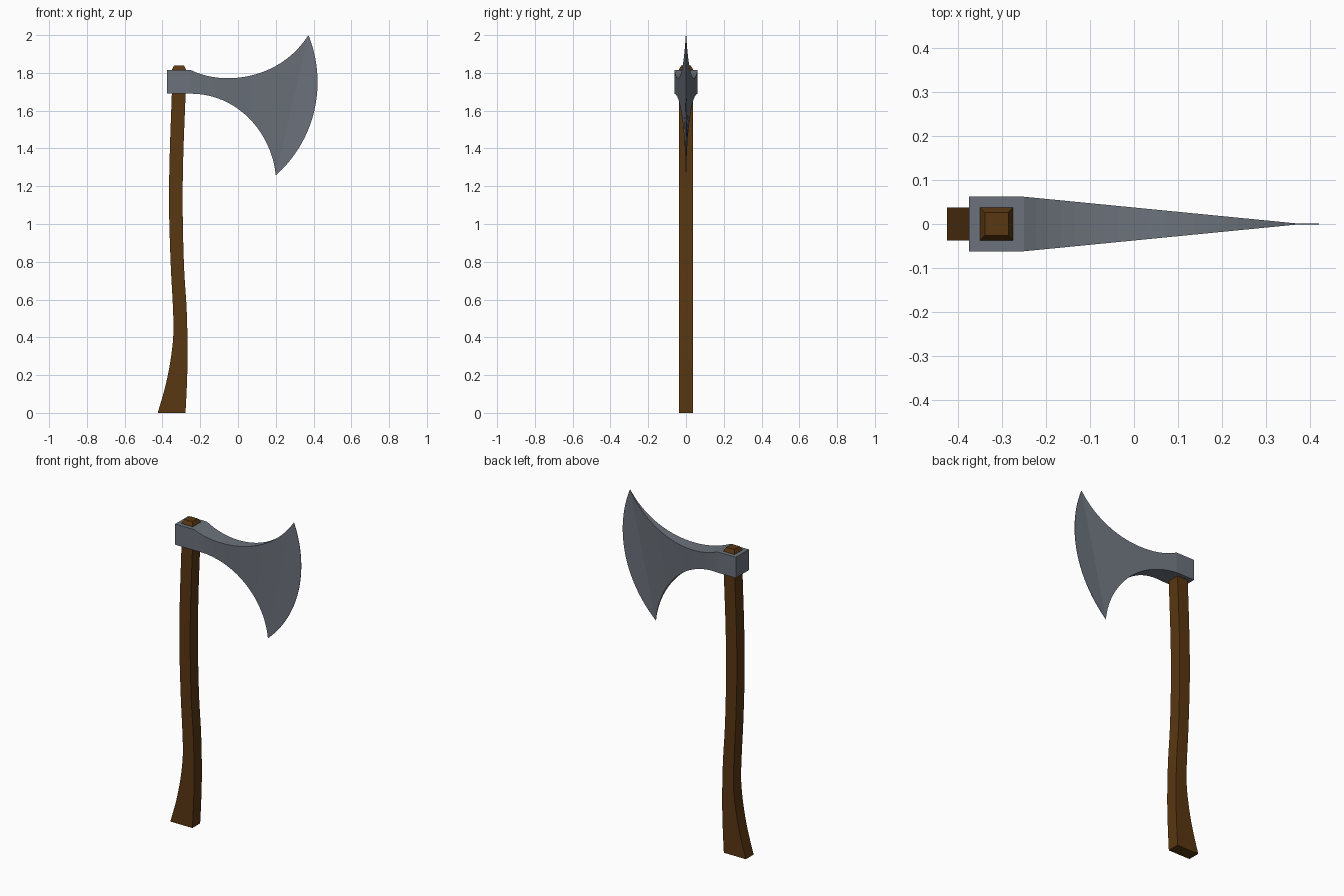
import bpy, bmesh
from mathutils import Vector

if "Cube" in bpy.data.objects:
    bpy.data.objects.remove(bpy.data.objects["Cube"])


def material(name, color):
    mat = bpy.data.materials.new(name)
    mat.diffuse_color = (*color, 1)
    mat.use_nodes = True
    mat.node_tree.nodes["Principled BSDF"].inputs["Base Color"].default_value = mat.diffuse_color
    return mat


def loft(name, rings, mat):
    """Skin equal-length rings of points and cap both ends."""
    bm = bmesh.new()
    loops = [[bm.verts.new(p) for p in ring] for ring in rings]
    n = len(rings[0])
    for a, b in zip(loops, loops[1:]):
        for i in range(n):
            j = (i + 1) % n
            bm.faces.new((a[i], a[j], b[j], b[i]))
    bm.faces.new(loops[0])
    bm.faces.new(loops[-1])
    bmesh.ops.recalc_face_normals(bm, faces=bm.faces)
    mesh = bpy.data.meshes.new(name)
    bm.to_mesh(mesh)
    bm.free()
    mesh.materials.append(mat)
    obj = bpy.data.objects.new(name, mesh)
    bpy.context.collection.objects.link(obj)
    return obj


def bezier(points, steps):
    a, b, c, d = [Vector(p) for p in points]
    out = []
    for i in range(steps + 1):
        t = i / steps
        u = 1 - t
        out.append(a * u**3 + b * 3 * u * u * t + c * 3 * u * t * t + d * t**3)
    return out


def spline(points, steps):
    """Catmull-Rom curve through all points."""
    p = [Vector(q) for q in points]
    p = [2 * p[0] - p[1]] + p + [2 * p[-1] - p[-2]]
    out = []
    for a, b, c, d in zip(p, p[1:], p[2:], p[3:]):
        for i in range(steps):
            t = i / steps
            out.append(0.5 * (2 * b + (c - a) * t + (2 * a - 5 * b + 4 * c - d) * t * t
                              + (3 * b - a - 3 * c + d) * t**3))
    return out + [p[-2]]


steel = material("steel", (0.15, 0.17, 0.20))
wood = material("wood", (0.10, 0.038, 0.006))

# Axe head: square eye block flowing into the flared, thinning blade
HALF, THIN = 0.062, 0.001
top = bezier([(-0.25, 1.815), (-0.08, 1.73), (0.22, 1.76), (0.373, 2.0)], 20)
bottom = bezier([(-0.25, 1.69), (0.0, 1.69), (0.18, 1.48), (0.20, 1.257)], 20)


def half_thickness(x, tip):
    return THIN + (HALF - THIN) * (tip - x) / (tip + 0.25)


rings = [[(-0.375, -HALF, 1.815), (-0.375, HALF, 1.815),
          (-0.375, HALF, 1.69), (-0.375, -HALF, 1.69)]]
for t, b in zip(top, bottom):
    ht, hb = half_thickness(t.x, 0.373), half_thickness(b.x, 0.20)
    rings.append([(t.x, -ht, t.y), (t.x, ht, t.y), (b.x, hb, b.y), (b.x, -hb, b.y)])
loft("axe_head", rings, steel)

# Cutting edge: thin curved plate beyond the blade tips
edge = bezier([(0.373, 2.0), (0.47, 1.76), (0.425, 1.46), (0.20, 1.257)], 24)
loft("cutting_edge", [[(p.x, y, p.y) for p in edge] for y in (-THIN, THIN)], steel)

# Handle: square-section curved shaft given as (left x, right x, z)
stations = [(-0.425, -0.278, 0), (-0.385, -0.271, 0.14), (-0.357, -0.267, 0.28),
            (-0.342, -0.268, 0.42), (-0.345, -0.273, 0.57), (-0.356, -0.286, 0.78),
            (-0.365, -0.293, 1.08), (-0.362, -0.290, 1.35), (-0.350, -0.277, 1.70)]
D = 0.037
profile = [(p.x, p.y, p.z, D) for p in spline(stations, 4)]
# Chamfered end poking through the eye
profile += [(-0.35, -0.275, 1.818, D), (-0.339, -0.286, 1.838, 0.026)]
loft("handle", [[(l, -d, z), (r, -d, z), (r, d, z), (l, d, z)]
                for l, r, z, d in profile], wood)
